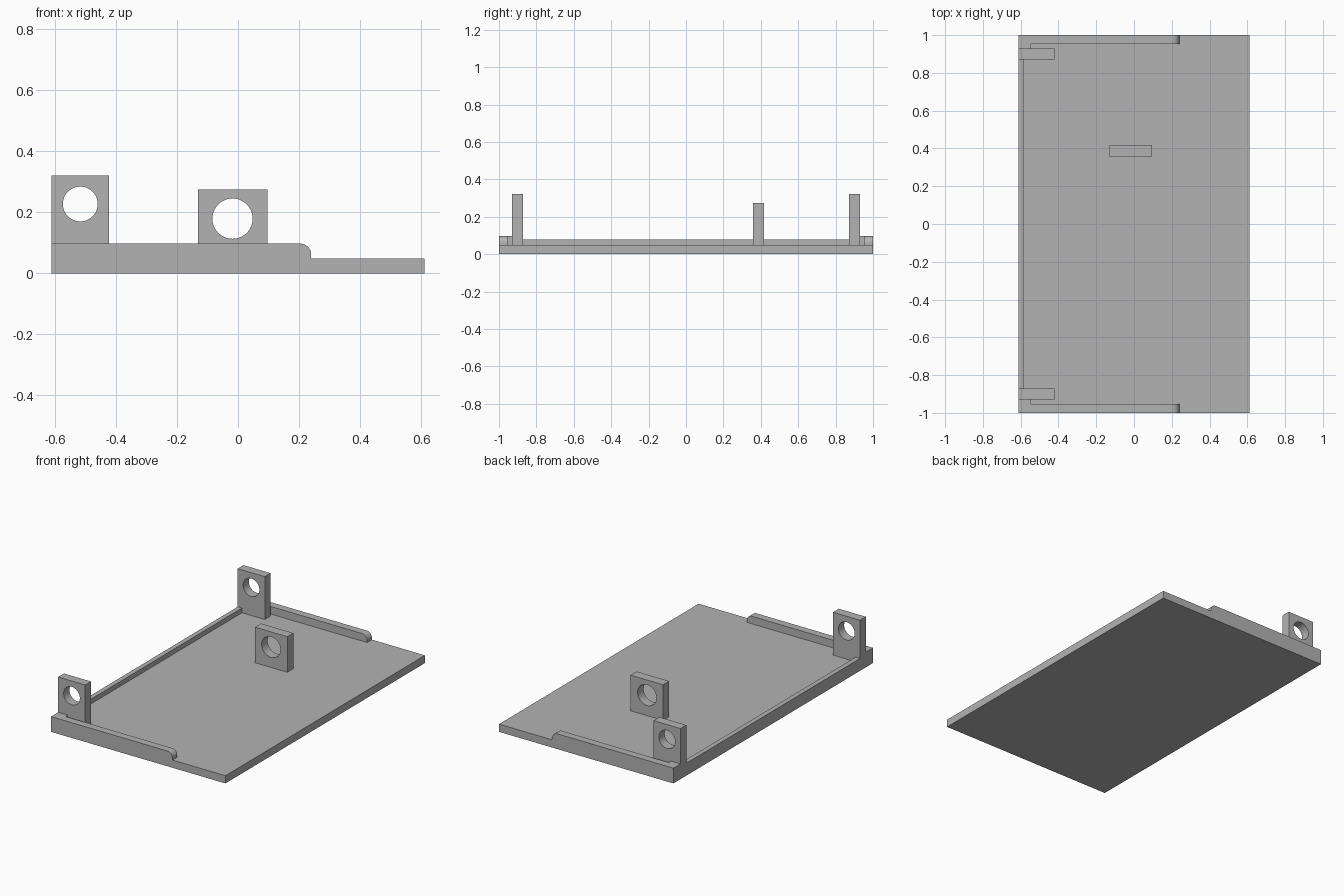
import bpy
import bmesh
from math import sin, cos, pi
from mathutils import Matrix

cube = bpy.data.objects.get("Cube")
if cube:
    bpy.data.objects.remove(cube, do_unlink=True)

GREY = (0.45, 0.45, 0.45, 1)
mat = bpy.data.materials.new("plain grey")
mat.use_nodes = True
mat.diffuse_color = GREY
mat.node_tree.nodes["Principled BSDF"].inputs["Base Color"].default_value = GREY

EDGE = 0.612      # half width of the plate
FLOOR = 0.049     # top of the plate
RIM = 0.097       # top of the side rails
TAB_IN, TAB_OUT, RAIL_IN = 0.871, 0.929, 0.952


def finish(bm, name):
    bmesh.ops.recalc_face_normals(bm, faces=bm.faces)
    mesh = bpy.data.meshes.new(name)
    bm.to_mesh(mesh)
    bm.free()
    mesh.materials.append(mat)
    obj = bpy.data.objects.new(name, mesh)
    bpy.context.collection.objects.link(obj)
    return obj


def prism(name, profile, y0, y1):
    """Extrude an x-z profile from y0 to y1."""
    bm = bmesh.new()
    face = bm.faces.new([bm.verts.new((x, y0, z)) for x, z in profile])
    grown = bmesh.ops.extrude_face_region(bm, geom=[face])["geom"]
    verts = [g for g in grown if isinstance(g, bmesh.types.BMVert)]
    bmesh.ops.translate(bm, verts=verts, vec=(0, y1 - y0, 0))
    return finish(bm, name)


def box(name, x0, x1, y0, y1, z0, z1):
    return prism(name, [(x0, z0), (x1, z0), (x1, z1), (x0, z1)], y0, y1)


def smooth(obj):
    bpy.ops.object.select_all(action="DESELECT")
    obj.select_set(True)
    bpy.context.view_layer.objects.active = obj
    bpy.ops.object.shade_smooth_by_angle(angle=pi / 6)


def holed_tab(name, x0, x1, y0, y1, top, hole_x, hole_z, radius):
    """Upright tab with a round hole through it."""
    tab = box(name, x0, x1, y0, y1, FLOOR, top)
    bm = bmesh.new()
    place = Matrix.Translation((hole_x, (y0 + y1) / 2, hole_z)) @ Matrix.Rotation(pi / 2, 4, "X")
    bmesh.ops.create_cone(bm, cap_ends=True, segments=48, radius1=radius,
                          radius2=radius, depth=0.2, matrix=place)
    cutter = finish(bm, "hole_cutter")
    cutter.hide_render = True
    mod = tab.modifiers.new("hole", "BOOLEAN")
    mod.operation = "DIFFERENCE"
    mod.solver = "EXACT"
    mod.object = cutter
    bpy.context.view_layer.objects.active = tab
    bpy.ops.object.modifier_apply(modifier=mod.name)
    bpy.data.objects.remove(cutter, do_unlink=True)
    smooth(tab)


# Base plate and low rail along the left-hand edge
box("base_plate", -EDGE, EDGE, -1, 1, 0, FLOOR)
box("end_rail", -EDGE, -0.582, -TAB_IN, TAB_IN, FLOOR, 0.079)

# Side rail profile with a rounded upper end
R, RAIL_END = 0.036, 0.24
arc = [(RAIL_END - R + R * cos(a), RIM - R + R * sin(a))
       for a in (i * pi / 24 for i in range(13))]
rail = [(-EDGE, FLOOR), (RAIL_END, FLOOR)] + arc + [(-EDGE, RIM)]

# Rails, corner blocks and hinge tabs on both sides
for side, label in ((-1, "front"), (1, "back")):
    def span(a, b):
        return sorted((side * a, side * b))
    smooth(prism(label + "_side_rail", rail, *span(RAIL_IN, 1)))
    box(label + "_corner_block", -EDGE, -0.545, *span(TAB_OUT, RAIL_IN), FLOOR, RIM)
    holed_tab(label + "_hinge_tab", -EDGE, -0.422, *span(TAB_IN, TAB_OUT),
              0.321, -0.517, 0.227, 0.057)

# Single tab standing on the plate
holed_tab("middle_tab", -0.131, 0.096, 0.357, 0.417, 0.275, -0.018, 0.179, 0.066)
